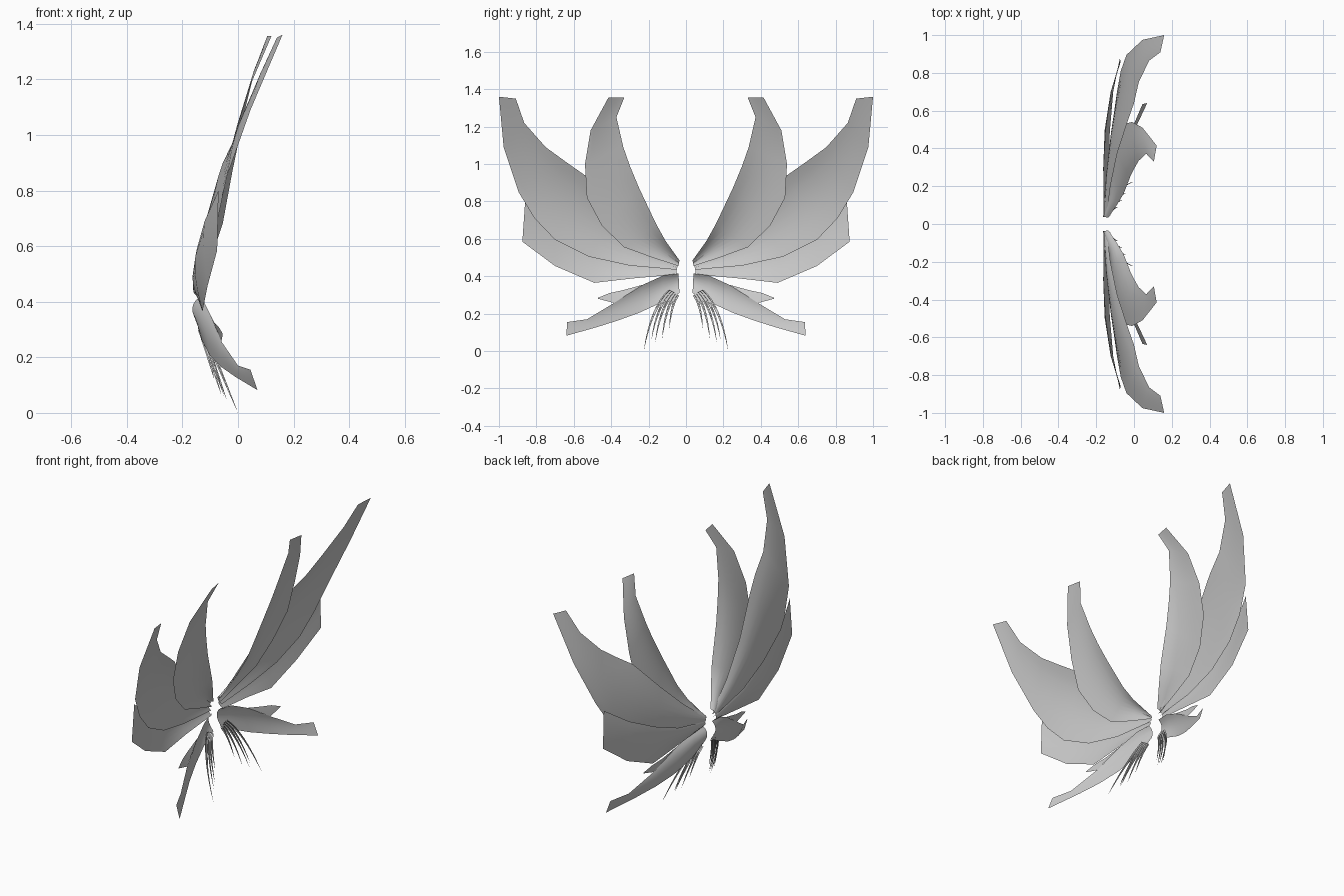
import bpy
import bmesh
import math
from mathutils import Vector

default_cube = bpy.data.objects.get("Cube")
if default_cube:
    bpy.data.objects.remove(default_cube, do_unlink=True)

# Single flat grey
grey = bpy.data.materials.new("wing_grey")
grey.use_nodes = True
colour = (0.6, 0.6, 0.6, 1)
grey.diffuse_color = colour
grey.node_tree.nodes["Principled BSDF"].inputs["Base Color"].default_value = colour


def finish(name, bm):
    """Turn a bmesh into a smooth object mirrored to the other wing."""
    bmesh.ops.remove_doubles(bm, verts=bm.verts, dist=0.0001)
    mesh = bpy.data.meshes.new(name)
    bm.to_mesh(mesh)
    bm.free()
    mesh.materials.append(grey)
    obj = bpy.data.objects.new(name, mesh)
    bpy.context.collection.objects.link(obj)
    bpy.ops.object.select_all(action="DESELECT")
    obj.select_set(True)
    bpy.context.view_layer.objects.active = obj
    bpy.ops.object.shade_smooth_by_angle(angle=math.radians(50))
    mirror = obj.modifiers.new("other_wing", "MIRROR")
    mirror.use_axis = (False, True, False)
    mirror.use_mirror_merge = False
    return obj


def loft(bm, upper, lower, camber, root_bulge=0, columns=8):
    """Stretch a sheet between two paired edges, cambered most at the root."""
    rows = []
    last = len(upper) - 1
    for k, (a, b) in enumerate(zip(upper, lower)):
        a, b = Vector(a), Vector(b)
        fade = 1 - k / last
        depth = camber * (b - a).length * min(1, 2 * fade) + root_bulge * fade ** 4
        row = []
        for i in range(columns + 1):
            t = i / columns
            point = a.lerp(b, t)
            point.x -= depth * math.sin(math.pi * t ** 0.8)
            row.append(bm.verts.new(point))
        rows.append(row)
    for r, s in zip(rows, rows[1:]):
        for i in range(columns):
            bm.faces.new((r[i], r[i + 1], s[i + 1], s[i]))


def feather(name, upper, lower, camber, root_bulge=0):
    bm = bmesh.new()
    loft(bm, upper, lower, camber, root_bulge)
    return finish(name, bm)


# Tall inner feather
feather(
    "inner_feather",
    [(-.135, .035, .485), (-.085, .11, .59), (-.055, .16, .68), (-.02, .25, .87),
     (.005, .3, .99), (.025, .335, 1.09), (.065, .372, 1.25), (.105, .33, 1.355)],
    [(-.14, .04, .455), (-.13, .18, .5), (-.115, .33, .555), (-.09, .45, .67),
     (-.05, .53, .82), (-.01, .54, 1), (.045, .51, 1.18), (.12, .415, 1.355)],
    camber=0.06, root_bulge=0.02,
)

# Long outer feather
feather(
    "outer_feather",
    [(-.145, .04, .475), (-.125, .2, .6), (-.09, .37, .76), (-.035, .54, .94),
     (0, .64, 1.01), (.025, .75, 1.09), (.08, .865, 1.22), (.14, .91, 1.35)],
    [(-.14, .05, .435), (-.135, .3, .457), (-.115, .52, .505), (-.09, .7, .595),
     (-.07, .81, .71), (-.04, .895, .85), (.045, .975, 1.09), (.16, 1, 1.36)],
    camber=0.06, root_bulge=0.015,
)

# Short blunt feather behind the outer one
feather(
    "side_feather",
    [(-.155, .05, .45), (-.16, .3, .51), (-.148, .5, .59), (-.12, .7, .69), (-.07, .86, .8)],
    [(-.135, .05, .41), (-.135, .29, .388), (-.128, .49, .365), (-.11, .7, .455), (-.075, .875, .585)],
    camber=0.06, root_bulge=0.01,
)

# Low feather with a split tooth on its upper edge
feather(
    "lower_feather",
    [(-.14, .04, .415), (-.125, .12, .405), (-.1, .23, .355), (-.06, .385, .257),
     (0, .53, .17), (.045, .635, .155)],
    [(-.135, .035, .31), (-.13, .13, .26), (-.1, .25, .205), (-.06, .36, .165),
     (-.01, .47, .13), (.07, .64, .082)],
    camber=0.06, root_bulge=0.02,
)
feather(
    "lower_feather_tooth",
    [(-.1, .23, .355), (-.085, .34, .325), (-.07, .41, .31), (-.055, .47, .285)],
    [(-.1, .23, .355), (-.08, .308, .306), (-.06, .385, .257), (-.055, .47, .28)],
    camber=0,
)


# Thin hanging wisps: crossed tapering blades along a drooping arc
def wisp(name, start, tip, width, steps=8):
    start, tip = Vector(start), Vector(tip)
    bend = Vector((start.x, tip.y, start.z)).lerp((start + tip) / 2, 0.55)
    bm = bmesh.new()
    for side in (Vector((0, 1, 0.4)), Vector((1, 0, 0.3))):
        upper, lower = [], []
        for i in range(steps + 1):
            t = i / steps
            centre = start.lerp(bend, t).lerp(bend.lerp(tip, t), t)
            half = side * width * (1 - t) ** 0.7 / 2
            upper.append(centre + half)
            lower.append(centre - half)
        loft(bm, upper, lower, 0, columns=1)
    return finish(name, bm)


tips = [(0, .226, .0), (-.05, .185, .06), (-.04, .165, .045), (-.06, .128, .065), (-.085, .09, .12)]
for n, tip in enumerate(tips):
    root = (-.135, .085 - n * .01, .325 - n * .006)
    wisp(f"wisp_{n + 1}", root, tip, 0.018)
